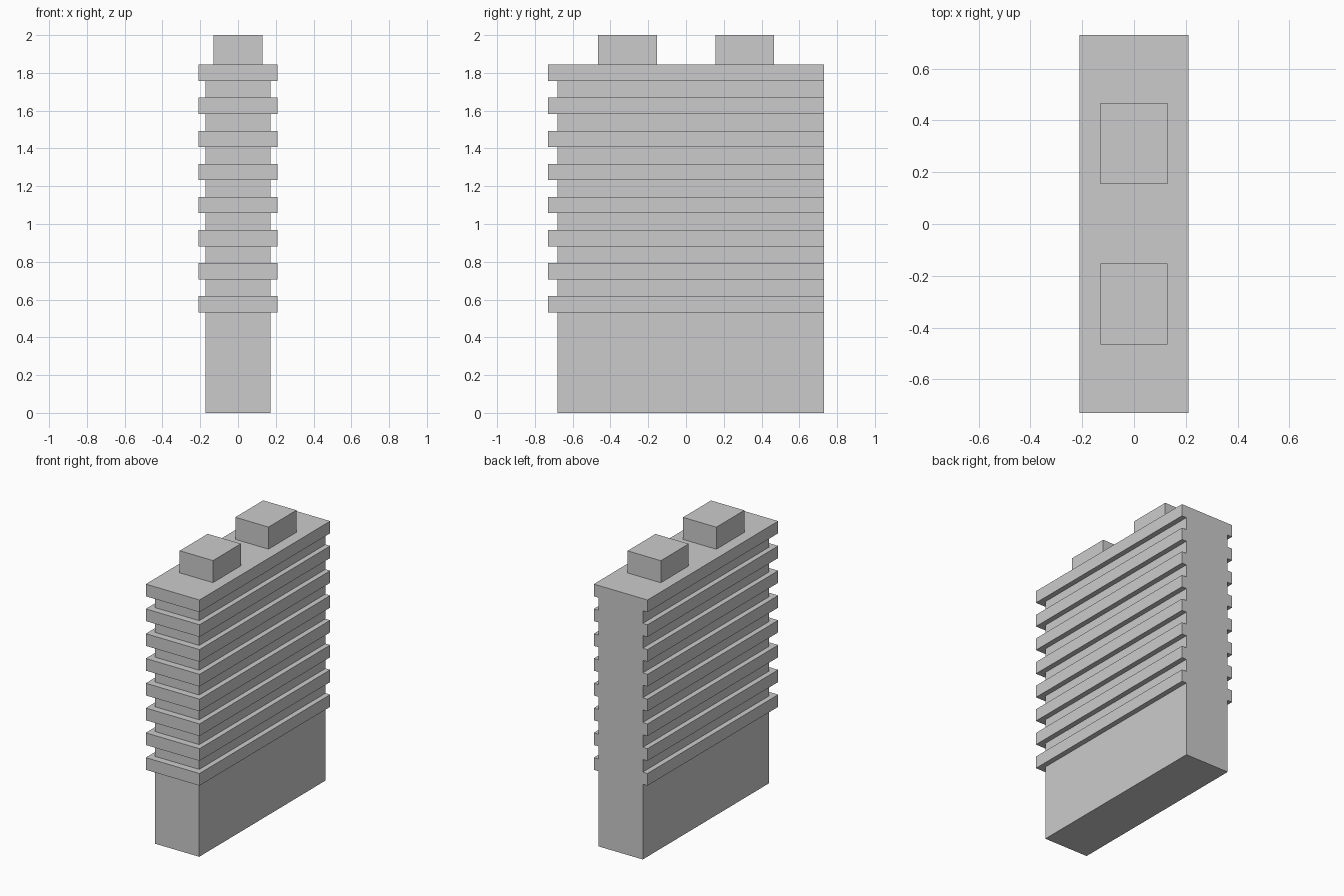
import bpy, bmesh, math

if "Cube" in bpy.data.objects:
    bpy.data.objects.remove(bpy.data.objects["Cube"])

BACK = 0.73
CORE = (0.173, -0.68)    # half width, front y
SLAB = (0.21, -0.73)
PITCH, SLAB_H, TOP = 0.1752, 0.086, 1.844


def add_object(name, bm):
    bmesh.ops.recalc_face_normals(bm, faces=bm.faces)
    mesh = bpy.data.meshes.new(name)
    bm.to_mesh(mesh)
    bm.free()
    obj = bpy.data.objects.new(name, mesh)
    bpy.context.collection.objects.link(obj)
    return obj


def loft_rects(name, levels):
    """Closed solid from stacked rectangles: (half width, front y, back y, z)."""
    bm = bmesh.new()
    rings = []
    for w, f, b, z in levels:
        rings.append([bm.verts.new(p) for p in
                      ((-w, f, z), (w, f, z), (w, b, z), (-w, b, z))])
    for lo, hi in zip(rings, rings[1:]):
        for i in range(4):
            j = (i + 1) % 4
            bm.faces.new((lo[i], lo[j], hi[j], hi[i]))
    bm.faces.new(rings[0][::-1])
    bm.faces.new(rings[-1])
    # merge the flush back wall into one flat face
    bmesh.ops.dissolve_limit(bm, angle_limit=math.radians(1),
                             verts=bm.verts, edges=bm.edges)
    return add_object(name, bm)


# Tower: plain base, then eight projecting floor bands on three sides
levels = [(*CORE, BACK, 0)]
for i in range(8):
    top = TOP - (7 - i) * PITCH
    low = top - SLAB_H
    levels += [(*CORE, BACK, low), (*SLAB, BACK, low), (*SLAB, BACK, top)]
    if i < 7:
        levels.append((*CORE, BACK, top))
loft_rects("banded_tower", levels)

# Two rooftop housings
for name, y in (("front_roof_housing", -0.309), ("back_roof_housing", 0.311)):
    loft_rects(name, [(0.13, y - 0.156, y + 0.156, z) for z in (TOP, 2.0)])
